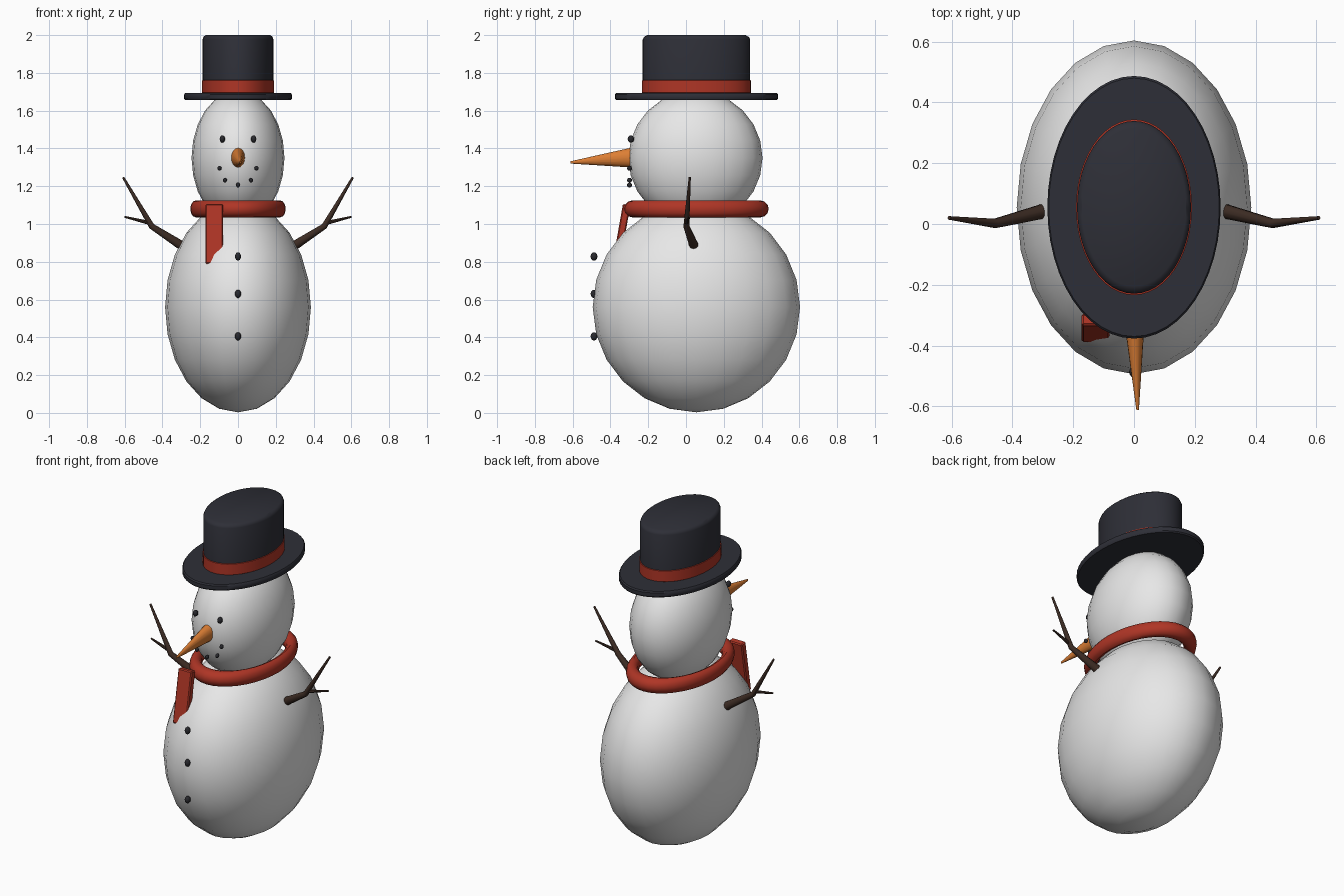
import bpy, bmesh, math
from mathutils import Vector, Matrix

if "Cube" in bpy.data.objects:
    bpy.data.objects.remove(bpy.data.objects["Cube"])

CY = 0.055  # front-back centre of the stacked parts


def material(name, rgb):
    m = bpy.data.materials.new(name)
    m.diffuse_color = (*rgb, 1)
    m.use_nodes = True
    m.node_tree.nodes["Principled BSDF"].inputs["Base Color"].default_value = m.diffuse_color
    return m


SNOW = material("snow_white", (0.82, 0.82, 0.82))
COAL = material("coal_black", (0.022, 0.022, 0.027))
HAT = material("hat_charcoal", (0.027, 0.028, 0.038))
RED = material("scarf_red", (0.43, 0.036, 0.019))
ORANGE = material("carrot_orange", (0.72, 0.21, 0.035))
BARK = material("twig_brown", (0.048, 0.026, 0.018))


def finish(bm, name, mat, angle=40):
    bmesh.ops.recalc_face_normals(bm, faces=bm.faces)
    me = bpy.data.meshes.new(name)
    bm.to_mesh(me)
    bm.free()
    me.materials.append(mat)
    ob = bpy.data.objects.new(name, me)
    bpy.context.collection.objects.link(ob)
    bpy.ops.object.select_all(action='DESELECT')
    ob.select_set(True)
    bpy.context.view_layer.objects.active = ob
    bpy.ops.object.shade_smooth_by_angle(angle=math.radians(angle))
    return ob


def ball(name, centre, radii, mat, seg=24, rings=12):
    bm = bmesh.new()
    bmesh.ops.create_uvsphere(
        bm, u_segments=seg, v_segments=rings, radius=1,
        matrix=Matrix.Translation(centre) @ Matrix.Diagonal((*radii, 1)))
    return finish(bm, name, mat)


def lathe(name, profile, mat, seg=48, squash=0.66, closed=False):
    """Revolve (radius, z) points around the oval vertical axis."""
    bm = bmesh.new()
    rings = []
    for r, z in profile:
        rings.append([bm.verts.new((squash * r * math.cos(t), CY + r * math.sin(t), z))
                      for t in (2 * math.pi * i / seg for i in range(seg))])
    pairs = list(zip(rings, rings[1:]))
    if closed:
        pairs.append((rings[-1], rings[0]))
    for a, b in pairs:
        for i in range(seg):
            j = (i + 1) % seg
            bm.faces.new((a[i], a[j], b[j], b[i]))
    if not closed:
        bm.faces.new(rings[0])
        bm.faces.new(rings[-1])
    return finish(bm, name, mat)


def tube(name, points, mat, sides=10, wide=1.0):
    """Tapered tube through (x, y, z, radius) points."""
    bm = bmesh.new()
    pts = [Vector(p[:3]) for p in points]
    rings = []
    for i, p in enumerate(pts):
        d = (pts[min(i + 1, len(pts) - 1)] - pts[max(i - 1, 0)]).normalized()
        u = d.cross(Vector((0, 1, 0) if abs(d.y) < 0.7 else (0, 0, 1))).normalized()
        v = d.cross(u)
        r = points[i][3]
        rings.append([bm.verts.new(p + r * (wide * u * math.cos(t) + v * math.sin(t)))
                      for t in (2 * math.pi * k / sides for k in range(sides))])
    for a, b in zip(rings, rings[1:]):
        for k in range(sides):
            j = (k + 1) % sides
            bm.faces.new((a[k], a[j], b[j], b[k]))
    bm.faces.new(rings[0])
    bm.faces.new(rings[-1])
    return finish(bm, name, mat)


# Snow balls
ball("body", (0, CY, 0.56), (0.386, 0.549, 0.557), SNOW)
ball("head", (0, 0.05, 1.35), (0.246, 0.355, 0.355), SNOW)

# Top hat
lathe("hat_brim", [(0.425, 1.656), (0.432, 1.663), (0.432, 1.686), (0.425, 1.693)], HAT)
lathe("hat_crown", [(0.284, 1.68), (0.284, 1.978), (0.278, 1.99), (0.26, 2.0)], HAT)
lathe("hat_band", [(0.283, 1.692), (0.289, 1.695), (0.289, 1.76), (0.283, 1.762)], RED)

# Scarf ring and hanging end
ring = [(0.338 + 0.045 * math.cos(a), 1.08 + 0.045 * math.sin(a))
        for a in (2 * math.pi * i / 12 for i in range(12))]
lathe("scarf_ring", ring, RED, seg=36, closed=True)
bm = bmesh.new()
bmesh.ops.create_cube(
    bm, size=1,
    matrix=Matrix.Translation((-0.126, -0.342, 0.945)) @ Matrix.Rotation(math.radians(-10), 4, 'X')
    @ Matrix.Diagonal((0.092, 0.04, 0.32, 1)))
bmesh.ops.bevel(bm, geom=bm.edges[:], offset=0.006, segments=1, affect='EDGES')
finish(bm, "scarf_end", RED, 30)

# Carrot nose
bm = bmesh.new()
bmesh.ops.create_cone(bm, cap_ends=True, segments=16, radius1=0.053, radius2=0.006, depth=1)
for v in bm.verts:
    t = v.co.z + 0.5
    v.co = Vector((0.7 * v.co.x + 0.012 * t, -0.285 - 0.327 * t, 1.352 + v.co.y - 0.026 * t))
finish(bm, "nose", ORANGE)

# Coal eyes, mouth and buttons
for s, side in ((-1, "left"), (1, "right")):
    ball("eye_" + side, (s * 0.083, -0.292, 1.45), (0.014, 0.017, 0.019), COAL, 12, 8)
for i, (x, z) in enumerate([(-0.098, 1.295), (-0.069, 1.232), (0, 1.206), (0.069, 1.232), (0.098, 1.295)]):
    ball(f"mouth_{i + 1}", (x, -0.299, z), (0.0105, 0.013, 0.013), COAL, 12, 8)
for i, z in enumerate((0.405, 0.63, 0.828)):
    ball(f"button_{i + 1}", (0, -0.487, z), (0.016, 0.018, 0.022), COAL, 12, 8)

# Twig arms, mirrored
for s, side in ((-1, "left"), (1, "right")):
    tube("arm_" + side, [(s * 0.22, 0.062, 0.835, 0.029), (s * 0.457, 0.002, 0.988, 0.016),
                         (s * 0.608, 0.02, 1.247, 0.006)], BARK)
    tube("twig_" + side, [(s * 0.465, 0.002, 1.005, 0.011), (s * 0.6, 0.018, 1.038, 0.005)], BARK, 8)
